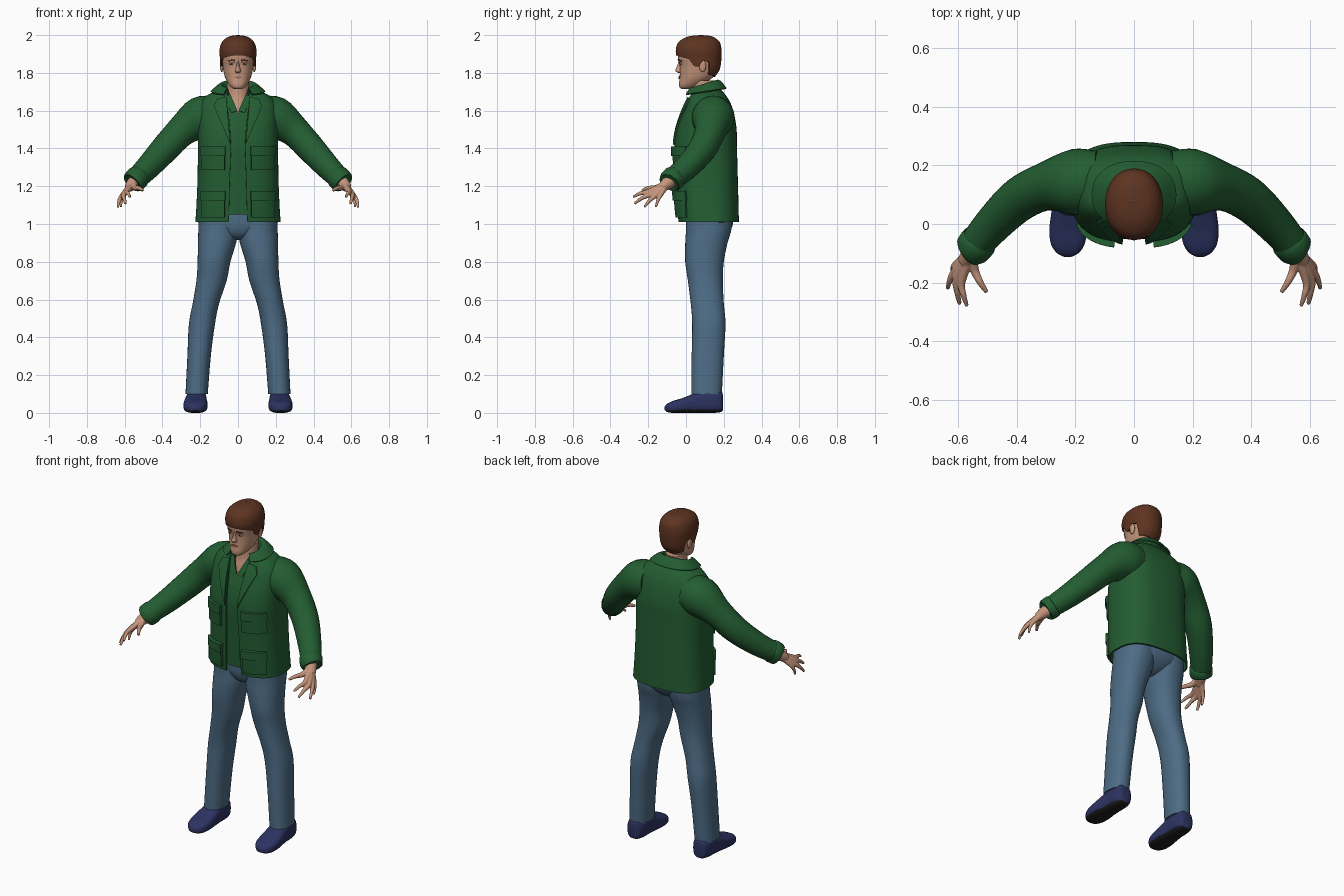
import bpy, bmesh, math
from mathutils import Vector, Matrix

cube = bpy.data.objects.get("Cube")
if cube:
    bpy.data.objects.remove(cube, do_unlink=True)


def material(name, r, g, b):
    m = bpy.data.materials.new(name)
    m.diffuse_color = (r, g, b, 1)
    m.use_nodes = True
    m.node_tree.nodes["Principled BSDF"].inputs["Base Color"].default_value = (r, g, b, 1)
    return m


GREEN = material("jacket green", .017, .11, .032)
DENIM = material("denim blue", .075, .15, .235)
NAVY = material("shoe navy", .025, .033, .12)
SOLE = material("sole black", .012, .012, .014)
SKIN = material("skin", .56, .3, .2)
HAIR = material("hair brown", .11, .034, .015)
WHITE = material("eye white", .7, .66, .62)
IRIS = material("iris dark", .03, .02, .015)
LIP = material("lip", .36, .14, .11)
parts = []


def build(name, strips, mat, cap=True, mirror=False, solid=0, offset=-1, voxel=0):
    """Skin each strip (a list of equal point rows) and add modifiers."""
    bm = bmesh.new()
    for rings in strips:
        vs = [[bm.verts.new(p) for p in ring] for ring in rings]
        for lo, hi in zip(vs, vs[1:]):
            for j in range(len(lo) - 1):
                bm.faces.new((lo[j], lo[j + 1], hi[j + 1], hi[j]))
        if cap:
            bm.faces.new(vs[0][-2::-1])
            bm.faces.new(vs[-1][:-1])
    bmesh.ops.remove_doubles(bm, verts=bm.verts, dist=1e-5)
    me = bpy.data.meshes.new(name)
    bm.to_mesh(me)
    bm.free()
    me.materials.append(mat)
    ob = bpy.data.objects.new(name, me)
    bpy.context.collection.objects.link(ob)
    if solid:
        s = ob.modifiers.new("thickness", 'SOLIDIFY')
        s.thickness, s.offset = solid, offset
    if voxel:
        ob.modifiers.new("blend", 'REMESH').voxel_size = voxel
    if mirror:
        ob.modifiers.new("mirror", 'MIRROR')
    parts.append(ob)
    return ob


def dense(rows, k=4):
    """Smooth interpolation between rows of numbers."""
    rows = [tuple(r) + (0,) * (7 - len(r)) for r in rows]
    out = []
    for i in range(len(rows) - 1):
        a, b, c, d = (rows[min(max(i + o, 0), len(rows) - 1)] for o in (-1, 0, 1, 2))
        for s in range(k):
            t = s / k
            out.append(tuple(q + .5 * t * (r - p + t * (2 * p - 5 * q + 4 * r - w + t * (3 * (q - r) + w - p)))
                             for p, q, r, w in zip(a, b, c, d)))
    return out + [rows[-1]]


def power(v, e):
    return math.copysign(abs(v) ** e, v)


def section(row, n, a):
    """Point on a rounded cross-section; angle 0 is the front."""
    z, hw, yf, yb, gap, cx, shear = row
    y = (yf + yb) / 2 - (yb - yf) / 2 * power(math.cos(a), 2 / n)
    return Vector((cx + hw * power(math.sin(a), 2 / n), y, z + shear * (y - .1)))


def loft(name, rows, n, mat, seg=40, k=4, cap=True, **kw):
    rings = []
    for row in dense(rows, k):
        a0 = math.asin(min(1, max(0, row[4]) / row[1]) ** (n / 2))
        rings.append([section(row, n, a0 + (2 * math.pi - 2 * a0) * j / seg) for j in range(seg + 1)])
    return build(name, [rings], mat, cap, **kw)


def tube(points, seg=20, k=4):
    """Rings round a path of (x, y, z, radius)."""
    pts = dense(points, k)
    rings = []
    for i, p in enumerate(pts):
        d = Vector(pts[min(i + 1, len(pts) - 1)][:3]) - Vector(pts[max(i - 1, 0)][:3])
        d.normalize()
        u = d.cross(Vector((0, 0, 1))).normalized()
        v = d.cross(u)
        angles = [2 * math.pi * j / seg for j in range(seg + 1)]
        rings.append([Vector(p[:3]) + p[3] * (u * math.cos(a) + v * math.sin(a)) for a in angles])
    return rings


def front_y(rows, n, x, z):
    rs = dense(rows)
    for lo, hi in zip(rs, rs[1:]):
        if lo[0] <= z <= hi[0]:
            t = (z - lo[0]) / (hi[0] - lo[0])
            hw, yf, yb = (lo[i] + t * (hi[i] - lo[i]) for i in (1, 2, 3))
            return (yf + yb) / 2 - (yb - yf) / 2 * max(0, 1 - abs(x / hw) ** n) ** (1 / n)
    return 0


def patch(name, rows, n, quad, lift, mat, m=8):
    """Plate that follows the front of a lofted body, mirrored left and right."""
    a, b, c, d = (Vector(q) for q in quad)
    grid = []
    for i in range(m + 1):
        lo, hi = a.lerp(d, i / m), b.lerp(c, i / m)
        line = [lo.lerp(hi, j / m) for j in range(m + 1)]
        grid.append([(p.x, front_y(rows, n, p.x, p.y) - lift, p.y) for p in line])
    return build(name, [grid], mat, cap=False, mirror=True, solid=lift + .004)


def ball(name, loc, scale, mat):
    bpy.ops.mesh.primitive_uv_sphere_add(segments=20, ring_count=12, radius=1)
    ob = bpy.context.object
    ob.name = name
    ob.data.transform(Matrix.Translation(loc) @ Matrix.Diagonal((*scale, 1)))
    ob.data.materials.append(mat)
    ob.modifiers.new("mirror", 'MIRROR')
    parts.append(ob)


# Jacket body, open down the front: z, half width, front, back, half gap
JACKET = [(1.01, .226, -.04, .28, .05), (1.1, .22, -.05, .278, .047), (1.25, .214, -.056, .274, .043),
          (1.4, .213, -.062, .27, .038), (1.5, .213, -.05, .268, .042), (1.58, .212, -.025, .255, .05),
          (1.64, .2, 0, .236, .06), (1.68, .165, .02, .212, .07), (1.70, .125, .035, .195, .075),
          (1.72, .1, .05, .175, .08)]
loft("jacket_body", JACKET, 2.7, GREEN, seg=64, cap=False, solid=.009)
loft("jacket_collar", [(1.69, .076, .02, .155, .05, 0, .3), (1.735, .084, .015, .162, .055, 0, .3),
                       (1.735, .1, .005, .178, .06, 0, .28), (1.70, .142, -.012, .212, .075, 0, .15)],
     2.2, GREEN, cap=False, solid=.008, offset=0)
patch("lapel", JACKET, 2.7, [(.04, 1.42), (.128, 1.625), (.11, 1.665), (.062, 1.672)], .01, GREEN)
for tag, top, low, lift in (("chest", 1.4, 1.285, .013), ("hip", 1.165, 1.035, .015)):
    patch(tag + "_pocket", JACKET, 2.7, [(.072, low), (.196, low), (.194, top), (.072, top)], lift, GREEN)
    patch(tag + "_flap", JACKET, 2.7, [(.068, top - .04), (.2, top - .04), (.198, top + .01), (.068, top + .01)],
          lift + .008, GREEN)

# Shirt inside the jacket, with an open neck
SHIRT = [(z, hw - .011, yf + .011, yb - .011, max(0, (z - 1.6) * .5))
         for z, hw, yf, yb, g in [(1.05,) + JACKET[1][1:]] + JACKET[2:9]]
loft("shirt", SHIRT, 2.7, GREEN, seg=64, cap=False)
patch("shirt_collar", SHIRT, 2.7, [(.004, 1.6), (.035, 1.59), (.07, 1.665), (.045, 1.685)], .006, GREEN)

# Sleeves and cuffs
build("sleeve", [tube([(.12, .15, 1.575, .1), (.2, .143, 1.56, .113), (.3, .128, 1.49, .083),
                       (.39, .085, 1.395, .075), (.48, 0, 1.297, .065), (.55, -.083, 1.228, .056)], 28)],
      GREEN, mirror=True)
build("sleeve_cuff", [tube([(.527, -.056, 1.25, .058), (.53, -.06, 1.247, .064), (.552, -.086, 1.225, .062),
                            (.556, -.09, 1.221, .054)], 28, 2)], GREEN, mirror=True)

# Hands: wrist, four fingers and thumb blended together
wrist = (.556, -.098, 1.216)
knuckles = [((.606, -.135, 1.153), (.62, -.16, 1.09), .009), ((.611, -.16, 1.153), (.636, -.22, 1.09), .01),
            ((.604, -.183, 1.16), (.595, -.273, 1.108), .0105), ((.588, -.196, 1.172), (.57, -.28, 1.143), .01),
            ((.545, -.155, 1.192), (.503, -.232, 1.178), .0115)]
digits = [tube([(.535, -.07, 1.235, .036), (.556, -.098, 1.216, .034), (.58, -.13, 1.19, .024)])]
for base, tip, r in knuckles:
    mid = Vector(base).lerp(Vector(tip), .55) + Vector((.004, 0, .006))
    digits.append(tube([(*wrist, .02), (*base, r * 1.35), (*mid, r), (*tip, r * .65)], 14))
build("hand", digits, SKIN, mirror=True, voxel=.004)

# Jeans: z, half width, front, back, gap, centre x
loft("trouser_leg", [(.1, .059, .028, .19, 0, .219), (.3, .062, .03, .2, 0, .206), (.47, .069, .033, .209, 0, .191),
                     (.58, .07, .025, .2, 0, .17), (.7, .08, .01, .195, 0, .14), (.8, .087, -.004, .2, 0, .127),
                     (.9, .101, -.004, .22, 0, .111), (.97, .106, 0, .24, 0, .104), (1.08, .108, 0, .25, 0, .1)],
     2.2, DENIM, mirror=True)
loft("trouser_seat", [(.915, .03, .06, .16), (.935, .08, .025, .2), (.97, .15, .006, .235), (1.01, .205, 0, .25),
                      (1.09, .207, 0, .25)], 2.3, DENIM)

# Shoes, lofted heel to toe, then laid flat; dark faces underneath
shoe = loft("shoe", [(-.197, .016, .02, .08, 0, .22), (-.188, .04, .006, .113, 0, .22), (-.15, .052, 0, .122, 0, .22),
                     (-.09, .055, 0, .12, 0, .221), (-.04, .059, 0, .102, 0, .223), (.02, .064, 0, .078, 0, .225),
                     (.07, .057, 0, .063, 0, .226), (.1, .036, .005, .048, 0, .226), (.113, .01, .015, .032, 0, .226)],
            2.9, NAVY, mirror=True)
shoe.data.transform(Matrix.Rotation(math.pi / 2, 4, 'X'))
shoe.data.materials.append(SOLE)
for f in shoe.data.polygons:
    f.material_index = int(f.normal.z < -.55 and f.center.z < .03)

# Neck and head
loft("neck", [(1.56, .07, .004, .12), (1.62, .066, .014, .14), (1.68, .06, .03, .148), (1.76, .058, .03, .152)],
     2, SKIN)
HEAD = [(1.714, .018, -.02, .02), (1.722, .034, -.033, .045), (1.74, .05, -.037, .085), (1.77, .066, -.034, .135),
        (1.8, .075, -.033, .16), (1.84, .082, -.034, .173), (1.88, .087, -.043, .176), (1.92, .086, -.04, .176),
        (1.96, .066, -.01, .15), (1.98, .03, .04, .11)]
loft("head", HEAD, 2.2, SKIN)
loft("nose", [(1.799, .009, -.038, -.01), (1.806, .016, -.053, -.01), (1.815, .015, -.056, -.01),
              (1.835, .009, -.048, -.01), (1.862, .008, -.038, -.01)], 1.8, SKIN, seg=20)
ball("ear", (.086, .088, 1.836), (.01, .018, .032), SKIN)
eye_y = front_y(HEAD, 2.2, .034, 1.847)
ball("eye", (.034, eye_y + .003, 1.847), (.013, .006, .006), WHITE)
ball("iris", (.034, eye_y - .002, 1.847), (.0055, .0025, .0055), IRIS)
patch("eyebrow", HEAD, 2.2, [(.016, 1.863), (.054, 1.861), (.052, 1.867), (.018, 1.871)], .004, HAIR)
patch("eyelid", HEAD, 2.2, [(.02, 1.853), (.049, 1.851), (.046, 1.856), (.022, 1.858)], .005, SKIN)
patch("lips", HEAD, 2.2, [(0, 1.769), (.022, 1.775), (.02, 1.778), (0, 1.783)], .005, LIP)

# Hair cap whose lower edge runs fringe, sideburn, over the ear, nape
CAP = [(1.775, .076, -.04, .15), (1.82, .09, -.042, .179), (1.88, .096, -.05, .188), (1.92, .098, -.054, .188),
       (1.96, .087, -.042, .18), (1.985, .062, -.008, .155), (1.996, .034, .03, .125), (2.0, .002, .078, .082)]
EDGE = [(0, 1.893), (40, 1.885), (65, 1.872), (77, 1.835), (92, 1.835), (99, 1.866), (116, 1.855),
        (124, 1.79), (180, 1.778)]
cap_rows = dense(CAP, 8)


def edge_height(a):
    deg = min(math.degrees(a), 360 - math.degrees(a))
    for (d0, z0), (d1, z1) in zip(EDGE, EDGE[1:]):
        if deg <= d1:
            return z0 + (z1 - z0) * (deg - d0) / (d1 - d0)
    return EDGE[-1][1]


rings = []
angles = [2 * math.pi * j / 72 for j in range(73)]
for row in cap_rows:
    ring = []
    for a in angles:
        low = edge_height(a)
        src = row if row[0] >= low else min(cap_rows, key=lambda r: abs(r[0] - low))
        p = section(src, 2.15, a)
        p.z = max(p.z, low)
        ring.append(p)
    rings.append(ring)
tuck = [Vector((p.x * .85, .07 + (p.y - .07) * .85, p.z + .002)) for p in rings[0]]
build("hair", [[tuck] + rings], HAIR, cap=False)

# Bake modifiers and smooth, keeping real edges crisp
bpy.ops.object.select_all(action='DESELECT')
for ob in parts:
    ob.select_set(True)
bpy.context.view_layer.objects.active = parts[0]
bpy.ops.object.convert(target='MESH')
bpy.ops.object.shade_smooth_by_angle(angle=math.radians(42))
